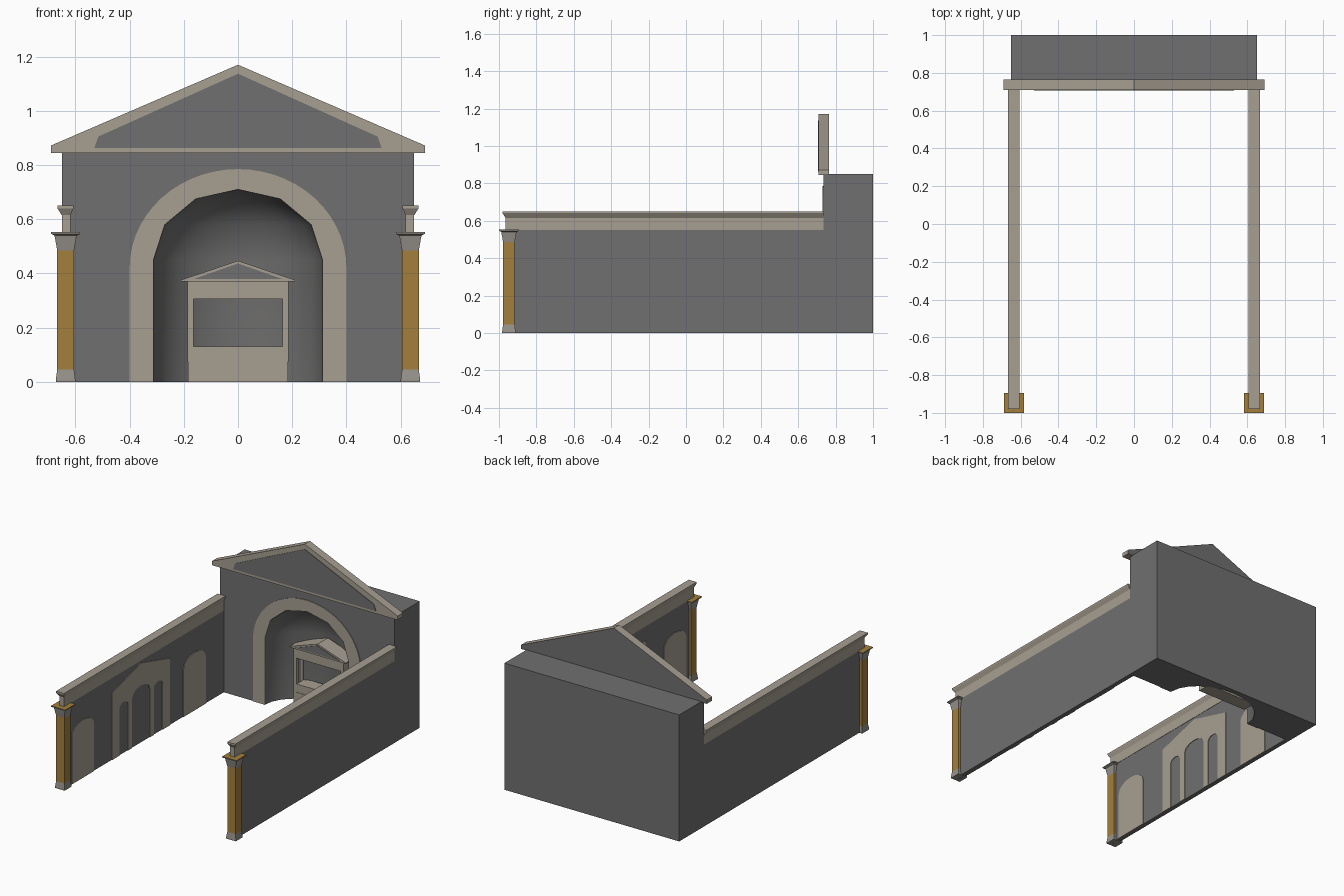
import bpy, bmesh, math

if "Cube" in bpy.data.objects:
    bpy.data.objects.remove(bpy.data.objects["Cube"])


def material(name, rgb):
    m = bpy.data.materials.new(name)
    m.diffuse_color = (*rgb, 1)
    m.use_nodes = True
    m.node_tree.nodes["Principled BSDF"].inputs["Base Color"].default_value = m.diffuse_color
    return m


GREY = material("grey_wall", (0.165, 0.162, 0.160))
TAN = material("tan_stone", (0.385, 0.345, 0.285))
GOLD = material("gold_shaft", (0.37, 0.215, 0.045))
PALE = material("pale_grey_stone", (0.31, 0.29, 0.26))


def finish(name, bm, mats, rule=None):
    bmesh.ops.recalc_face_normals(bm, faces=bm.faces)
    bm.normal_update()
    if rule:
        for f in bm.faces:
            f.material_index = rule(f)
    me = bpy.data.meshes.new(name)
    bm.to_mesh(me)
    bm.free()
    for m in mats:
        me.materials.append(m)
    ob = bpy.data.objects.new(name, me)
    bpy.context.collection.objects.link(ob)
    return ob


def prism(name, pts, axis, a, b, mats, rule=None):
    """Extrude an outline along x (pts are y,z) or along y (pts are x,z)."""
    bm = bmesh.new()
    place = (lambda p, d: (d, *p)) if axis == "x" else (lambda p, d: (p[0], d, p[1]))
    lo = [bm.verts.new(place(p, a)) for p in pts]
    hi = [bm.verts.new(place(p, b)) for p in pts]
    bm.faces.new(lo)
    bm.faces.new(hi)
    for i in range(len(pts)):
        j = (i + 1) % len(pts)
        bm.faces.new((lo[i], lo[j], hi[j], hi[i]))
    return finish(name, bm, mats, rule)


def box(name, x0, x1, y0, y1, z0, z1, mat):
    return prism(name, [(x0, z0), (x1, z0), (x1, z1), (x0, z1)], "y", y0, y1, [mat])


def loft(name, rings, mats, rule=None):
    """Stack of rectangles (x0, x1, y0, y1, z)."""
    bm = bmesh.new()
    rows = [[bm.verts.new(c) for c in ((x0, y0, z), (x1, y0, z), (x1, y1, z), (x0, y1, z))]
            for x0, x1, y0, y1, z in rings]
    bm.faces.new(rows[0])
    bm.faces.new(rows[-1])
    for r, s in zip(rows, rows[1:]):
        for i in range(4):
            bm.faces.new((r[i], r[(i + 1) % 4], s[(i + 1) % 4], s[i]))
    return finish(name, bm, mats, rule)


def arch(c, w, spring, rise, n, z0=0.0):
    """Arched outline from the low-coordinate foot to the high one."""
    top = [(c - w * math.cos(math.pi * i / n), spring + rise * math.sin(math.pi * i / n))
           for i in range(n + 1)]
    return [(c - w, z0)] + top + [(c + w, z0)]


# Main block with a half-domed niche open at front and floor
YF, NX, NY, SPRING, RISE, SEG = 0.735, 0.312, 0.235, 0.45, 0.26, 12
bm = bmesh.new()
rows = []
for z, r in [(0, 1), (SPRING, 1)] + [(SPRING + RISE * math.sin(math.radians(a)), math.cos(math.radians(a)))
                                     for a in (30, 60)]:
    rows.append([bm.verts.new((-NX * r * math.cos(math.pi * i / SEG),
                               YF + NY * r * math.sin(math.pi * i / SEG), z)) for i in range(SEG + 1)])
apex = bm.verts.new((0, YF, SPRING + RISE))
niche = []
for r, s in zip(rows, rows[1:]):
    for i in range(SEG):
        niche.append(bm.faces.new((r[i], r[i + 1], s[i + 1], s[i])))
for i in range(SEG):
    niche.append(bm.faces.new((rows[-1][i], rows[-1][i + 1], apex)))
fl, fr, br, bl = [bm.verts.new((x, y, 0)) for x, y in ((-.65, YF), (.65, YF), (.65, 1), (-.65, 1))]
tfl, tfr, tbr, tbl = [bm.verts.new((x, y, .85)) for x, y in ((-.65, YF), (.65, YF), (.65, 1), (-.65, 1))]
bm.faces.new([fl] + [r[0] for r in rows] + [apex] + [r[-1] for r in reversed(rows)] + [fr, tfr, tfl])
bm.faces.new([fl] + rows[0] + [fr, br, bl])
for f in ((fr, br, tbr, tfr), (br, bl, tbl, tbr), (bl, fl, tfl, tbl), (tfl, tfr, tbr, tbl)):
    bm.faces.new(f)
for f in niche:
    f.smooth = True
inside = set(niche)
for e in bm.edges:
    e.smooth = all(f in inside for f in e.link_faces)
finish("main_block", bm, [GREY])

# Flat stone surround of the niche
inner = arch(0, NX, SPRING, RISE, 6)
outer = arch(0, 0.40, 0.42, 0.365, 28)
prism("niche_surround", outer + inner[::-1], "y", YF - 0.005, YF, [TAN])

# Large pediment, grey at the back, with a grey front panel
prism("pediment", [(-.69, .845), (.69, .845), (.69, .872), (0, 1.17), (-.69, .872)], "y", .709, .765,
      [TAN, GREY], lambda f: int(f.normal.y > 0.9))
prism("pediment_panel", [(-.53, .862), (.53, .862), (.515, .905), (0, 1.137), (-.515, .905)],
      "y", .706, .709, [GREY])

# Small shrine inside the niche
box("shrine_base", -.185, .185, .855, .95, 0, .075, TAN)
box("shrine_step", -.166, .166, .858, .95, .075, .13, TAN)
for s in (-1, 1):
    x0, x1 = sorted((s * .165, s * .186))
    box("shrine_front_column", x0, x1, .855, .877, .075, .305, TAN)
    box("shrine_back_column", x0, x1, .925, .947, .075, .305, TAN)
box("shrine_beam", -.186, .186, .855, .95, .305, .37, TAN)
prism("shrine_pediment", [(-.21, .37), (.21, .37), (.21, .376), (0, .447), (-.21, .376)],
      "y", .845, .955, [TAN])
prism("shrine_pediment_panel", [(-.165, .379), (.165, .379), (0, .437)], "y", .842, .845, [GREY])

# Painted arcade outline: gabled frame with three arched openings
C = -0.15
gable = [(C - .307, 0), (C - .307, .45), (C, .535), (C + .307, .45), (C + .307, 0)]
for c, w, h, r in ((C + .183, .047, .31, .035), (C, .094, .33, .055), (C - .183, .047, .31, .035)):
    gable += arch(c, w, h, r, 6)[::-1]

for s in (-1, 1):
    # Side wall and its flared cornice
    box("side_wall", min(s * .62, s * .65), max(s * .62, s * .65), -.96, YF, 0, .55, GREY)

    def band(a, b, y, z):
        return (*sorted((s * a, s * b)), y, YF, z)
    loft("wall_cornice", [band(.618, .65, -.965, .55), band(.618, .65, -.965, .615),
                          band(.607, .666, -.98, .64), band(.607, .666, -.98, .65)], [TAN])

    # Painted stone arches on the inner face
    a, b = s * .616, s * .62
    prism("wall_gabled_arcade", gable, "x", a, b, [TAN])
    for c in (-.765, .42):
        prism("wall_arch", arch(c, .118, .32, .07, 8), "x", a, b, [TAN])

    # End pillar: base, shaft and capital
    def ring(h, z):
        return (s * .636 - h, s * .636 + h, -.947 - h, -.947 + h, z)
    loft("pillar_base", [ring(.036, 0), ring(.036, .008), ring(.031, .045)], [PALE])
    loft("pillar_shaft", [ring(.031, .045), ring(.031, .485)], [GOLD])
    loft("pillar_capital", [ring(.031, .485), ring(.041, .54), ring(.053, .546), ring(.053, .553)],
         [PALE, GOLD], lambda f: int(f.normal.z > 0.9))
